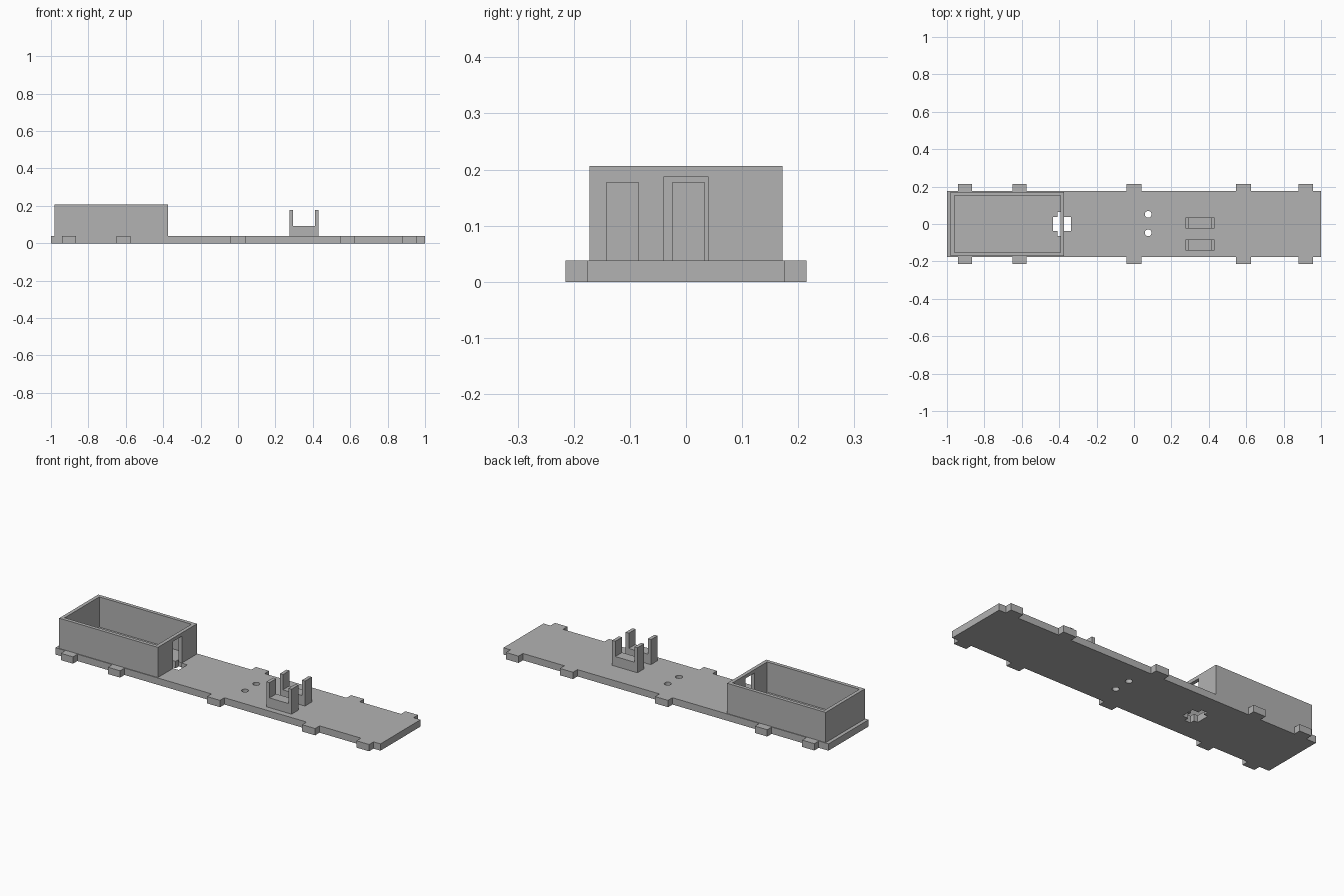
import bpy
import bmesh
from mathutils import Vector

if "Cube" in bpy.data.objects:
    bpy.data.objects.remove(bpy.data.objects["Cube"], do_unlink=True)

GREY = (0.45, 0.45, 0.45, 1)
grey = bpy.data.materials.new("plain grey")
grey.use_nodes = True
grey.diffuse_color = GREY
grey.node_tree.nodes["Principled BSDF"].inputs["Base Color"].default_value = GREY


def prism(name, points, direction):
    """Extrude a closed outline of 3D points along a direction."""
    bm = bmesh.new()
    face = bm.faces.new([bm.verts.new(p) for p in points])
    grown = bmesh.ops.extrude_face_region(bm, geom=[face], use_keep_orig=True)
    moved = [v for v in grown["geom"] if isinstance(v, bmesh.types.BMVert)]
    bmesh.ops.translate(bm, verts=moved, vec=Vector(direction))
    bmesh.ops.recalc_face_normals(bm, faces=bm.faces[:])
    mesh = bpy.data.meshes.new(name)
    bm.to_mesh(mesh)
    bm.free()
    mesh.materials.append(grey)
    obj = bpy.data.objects.new(name, mesh)
    bpy.context.collection.objects.link(obj)
    return obj


def box(name, x, y, z):
    corners = [(x[0], y[0], z[0]), (x[1], y[0], z[0]),
               (x[1], y[1], z[0]), (x[0], y[1], z[0])]
    return prism(name, corners, (0, 0, z[1] - z[0]))


def cut(target, cutter):
    """Subtract the cutter from the target, then discard it."""
    mod = target.modifiers.new("cut", "BOOLEAN")
    mod.operation = "DIFFERENCE"
    mod.solver = "EXACT"
    mod.object = cutter
    cutter.hide_render = True
    bpy.context.view_layer.objects.active = target
    bpy.ops.object.modifier_apply(modifier=mod.name)
    bpy.data.objects.remove(cutter, do_unlink=True)


# Base plate with tabs along both long edges
TOP = 0.038
HALF, TAB = 0.176, 0.215
tabs = [(-0.94, -0.865), (-0.65, -0.575), (-0.04, 0.04), (0.545, 0.625), (0.88, 0.957)]
edge = [(-1, HALF)]
for a, b in tabs:
    edge += [(a, HALF), (a, TAB), (b, TAB), (b, HALF)]
edge.append((1, HALF))
outline = [(x, -y, 0) for x, y in edge] + [(x, y, 0) for x, y in reversed(edge)]
plate = prism("base_plate", outline, (0, 0, TOP))

# Cross-shaped cable slot and two round screw holes
through = (-0.1, 0.1)
cut(plate, box("slot_long", (-0.434, -0.338), (-0.038, 0.038), through))
cut(plate, box("slot_wide", (-0.41, -0.374), (-0.064, 0.064), through))
for y in (0.052, -0.047):
    bpy.ops.mesh.primitive_cylinder_add(vertices=32, radius=0.018, depth=0.3,
                                        location=(0.076, y, 0))
    cut(plate, bpy.context.object)

# Open-topped tray with a doorway in its inner end
tray = box("tray_walls", (-0.98, -0.373), (-0.172, 0.172), (TOP, 0.206))
cut(tray, box("tray_inside", (-0.96, -0.393), (-0.152, 0.152), (0, 0.3)))
cut(tray, box("doorway", (-0.45, -0.3), (-0.04, 0.04), (0, 0.187)))

# Pair of U-shaped holders
x0, x1, wall, seat, high = 0.275, 0.43, 0.019, 0.092, 0.177
profile = [(x0, TOP), (x1, TOP), (x1, high), (x1 - wall, high),
           (x1 - wall, seat), (x0 + wall, seat), (x0 + wall, high), (x0, high)]
for name, y in (("front_holder", -0.143), ("back_holder", -0.025)):
    prism(name, [(x, y, z) for x, z in profile], (0, 0.059, 0))
